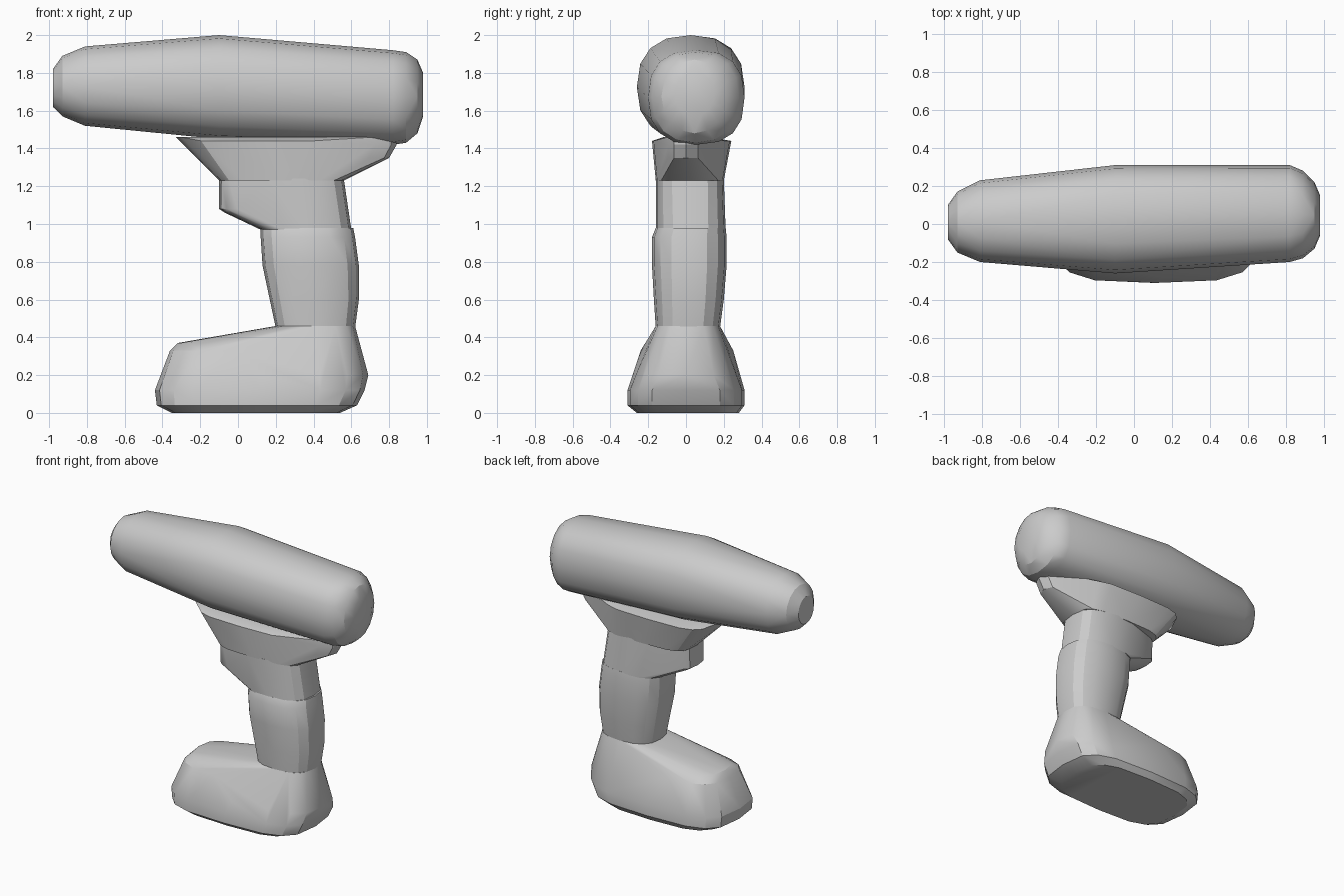
import bpy, bmesh
from math import sin, cos, tau, radians

cube = bpy.data.objects.get("Cube")
if cube:
    bpy.data.objects.remove(cube, do_unlink=True)

grey = bpy.data.materials.new("plain grey")
grey.use_nodes = True
grey.diffuse_color = (0.6, 0.6, 0.6, 1)
grey.node_tree.nodes["Principled BSDF"].inputs["Base Color"].default_value = (0.6, 0.6, 0.6, 1)


def ring(along, a_span, b_span, power=2.0, count=16):
    """Rounded cross-section filling two spans; a higher power is boxier."""
    points = []
    for i in range(count):
        t = tau * i / count
        u, v = [abs(c) ** (2 / power) * (1 if c > 0 else -1) for c in (cos(t), sin(t))]
        a = (a_span[0] + a_span[1]) / 2 + u * (a_span[1] - a_span[0]) / 2
        b = (b_span[0] + b_span[1]) / 2 + v * (b_span[1] - b_span[0]) / 2
        points.append((along, a, b))
    return points


def hull(name, sections, upright=True):
    """Convex shell around sections stacked along z, or along x if not upright."""
    bm = bmesh.new()
    for section in sections:
        for s, a, b in ring(*section):
            bm.verts.new((a, b, s) if upright else (s, a, b))
    result = bmesh.ops.convex_hull(bm, input=bm.verts)
    spare = {g for g in result["geom_interior"] + result["geom_unused"]
             if isinstance(g, bmesh.types.BMVert)}
    bmesh.ops.delete(bm, geom=list(spare), context="VERTS")
    bmesh.ops.recalc_face_normals(bm, faces=bm.faces)
    mesh = bpy.data.meshes.new(name)
    bm.to_mesh(mesh)
    bm.free()
    mesh.materials.append(grey)
    obj = bpy.data.objects.new(name, mesh)
    bpy.context.collection.objects.link(obj)
    bpy.ops.object.select_all(action="DESELECT")
    obj.select_set(True)
    bpy.context.view_layer.objects.active = obj
    bpy.ops.object.shade_smooth_by_angle(angle=radians(25))


# Long motor housing, rounded at both ends
hull("motor_housing", [
    (-0.98, (-0.08, 0.10), (1.62, 1.82)),
    (-0.93, (-0.15, 0.17), (1.57, 1.89)),
    (-0.81, (-0.20, 0.23), (1.52, 1.94), 2.2),
    (-0.10, (-0.26, 0.31), (1.45, 2.00), 2.4),
    (0.82, (-0.20, 0.31), (1.42, 1.92), 2.5),
    (0.89, (-0.18, 0.28), (1.43, 1.91), 2.3),
    (0.95, (-0.13, 0.22), (1.48, 1.87)),
    (0.98, (-0.06, 0.15), (1.57, 1.80)),
], upright=False)

# Flared collar under the housing, narrowing towards the rear
hull("collar", [
    (1.46, (-0.33, 0.84), (-0.12, 0.12), 3),
    (1.44, (-0.26, 0.55), (-0.18, 0.24), 4),
    (1.42, (-0.29, 0.84), (-0.12, 0.12), 3),
    (1.35, (-0.21, 0.80), (-0.12, 0.12), 3),
    (1.23, (-0.10, 0.56), (-0.16, 0.20), 4),
])

# Upper grip with the trigger bulging forward
hull("trigger_grip", [
    (1.24, (-0.10, 0.50), (-0.13, 0.14), 4),
    (1.24, (0.05, 0.56), (-0.16, 0.20), 3),
    (1.08, (-0.10, 0.40), (-0.12, 0.13), 4),
    (1.06, (-0.07, 0.40), (-0.11, 0.12), 4),
    (0.97, (0.12, 0.60), (-0.16, 0.21), 2.8),
])

# Handle
hull("handle", [
    (0.98, (0.12, 0.61), (-0.16, 0.21), 2.6),
    (0.93, (0.12, 0.62), (-0.18, 0.215), 2.6),
    (0.78, (0.13, 0.64), (-0.18, 0.215), 2.6),
    (0.60, (0.17, 0.64), (-0.17, 0.20), 2.6),
    (0.45, (0.20, 0.62), (-0.16, 0.18), 2.6),
])

# Battery foot, reaching forward with a sloping top
hull("battery_foot", [
    (0.46, (0.20, 0.62), (-0.16, 0.18), 2.8),
    (0.37, (-0.32, 0.30), (-0.18, 0.19), 3),
    (0.33, (-0.36, 0.30), (-0.24, 0.25), 3),
    (0.20, (-0.40, 0.69), (-0.28, 0.28), 3),
    (0.12, (-0.44, 0.67), (-0.31, 0.31), 3.5),
    (0.04, (-0.43, 0.63), (-0.31, 0.31), 3.5),
    (0.00, (-0.35, 0.54), (-0.26, 0.28), 3.5),
])
